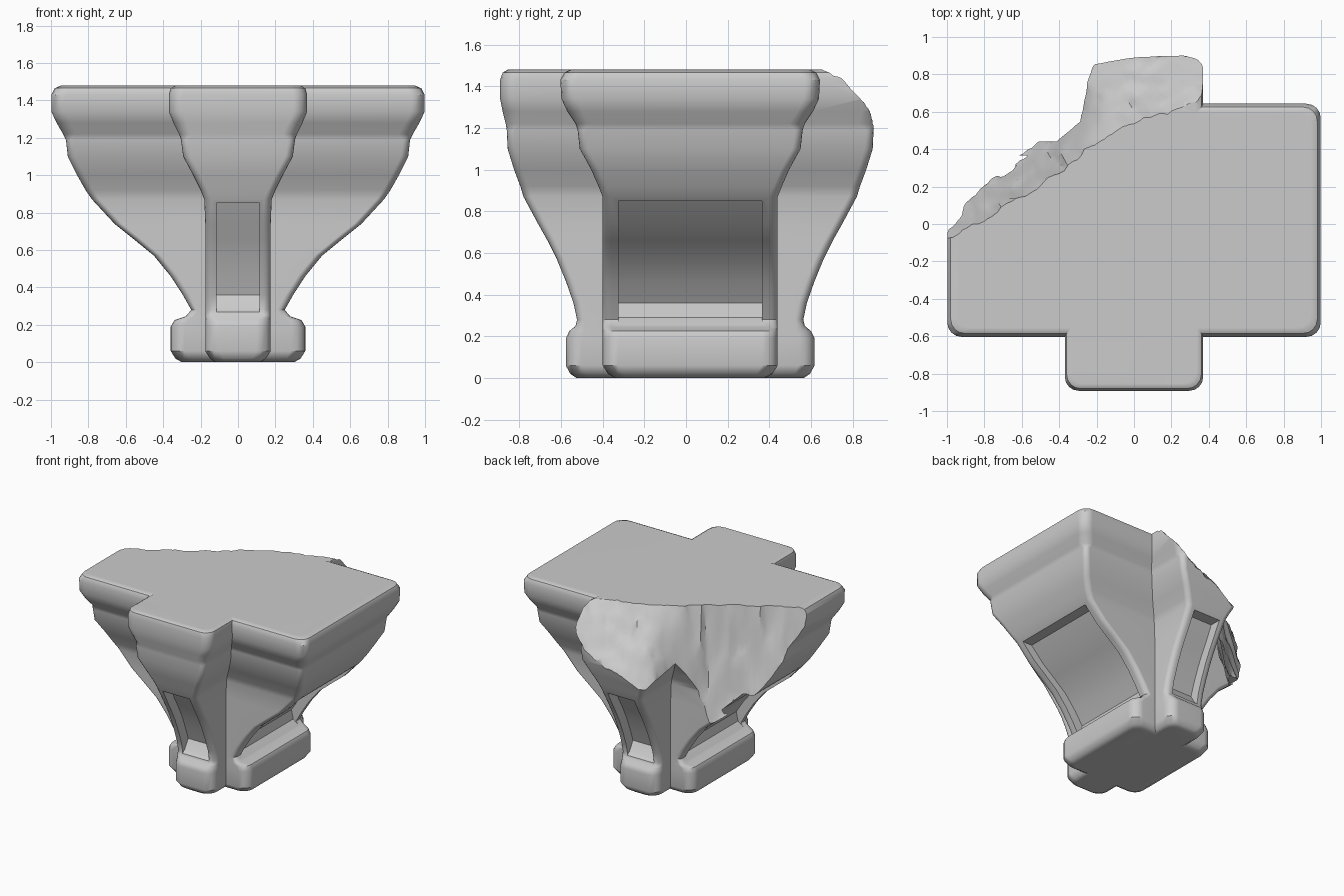
import bpy, bmesh, math
from mathutils import Vector, noise

if "Cube" in bpy.data.objects:
    bpy.data.objects.remove(bpy.data.objects["Cube"])

CY = 0.02  # centre of the plan in y

# (z, half length, half width) going up each arm
X_ARM = [(0, .30, .36), (.02, .335, .395), (.06, .36, .42), (.19, .36, .42), (.225, .34, .42),
         (.245, .28, .42), (.28, .25, .42), (.36, .295, .42), (.46, .36, .42), (.57, .45, .42),
         (.66, .56, .42), (.74, .66, .42), (.87, .78, .42), (.92, .815, .44), (1.0, .86, .475),
         (1.10, .91, .53), (1.19, .92, .54), (1.22, .935, .55), (1.28, .97, .59),
         (1.34, .998, .618), (1.43, .998, .623), (1.465, .98, .605), (1.48, .945, .575)]
Y_ARM = [(0, .545, .12), (.02, .575, .15), (.06, .597, .175), (.19, .597, .175), (.225, .58, .175),
         (.25, .55, .175), (.28, .543, .175), (.36, .56, .175), (.46, .595, .175), (.57, .64, .175),
         (.66, .685, .175), (.74, .73, .175), (.87, .80, .18), (.92, .815, .2), (1.0, .845, .24),
         (1.10, .876, .293), (1.19, .88, .305), (1.22, .885, .315), (1.28, .90, .345),
         (1.34, .912, .37), (1.43, .912, .37), (1.465, .90, .36), (1.48, .875, .335)]


def make_object(name, bm):
    bmesh.ops.recalc_face_normals(bm, faces=bm.faces)
    mesh = bpy.data.meshes.new(name)
    bm.to_mesh(mesh)
    bm.free()
    obj = bpy.data.objects.new(name, mesh)
    bpy.context.collection.objects.link(obj)
    return obj


def rounded_rect(hx, hy, z, r, n=4):
    pts = []
    for i, (sx, sy) in enumerate([(1, 1), (-1, 1), (-1, -1), (1, -1)]):
        for j in range(n + 1):
            a = math.pi / 2 * (i + j / n)
            pts.append((sx * (hx - r) + r * math.cos(a), CY + sy * (hy - r) + r * math.sin(a), z))
    return pts


def make_arm(name, sections, along_y):
    bm = bmesh.new()
    rings = []
    for z, length, width in sections:
        hx, hy = (width, length) if along_y else (length, width)
        r = .075 if z > 1.2 or z < .24 else .04
        rings.append([bm.verts.new(p) for p in rounded_rect(hx, hy, z, r)])
    n = len(rings[0])
    for a, b in zip(rings, rings[1:]):
        for i in range(n):
            bm.faces.new((a[i], a[(i + 1) % n], b[(i + 1) % n], b[i]))
    bm.faces.new(rings[0][::-1])
    bm.faces.new(rings[-1])
    return make_object(name, bm)


def panel_cutter(sections, along_y, side, half_width, depth=.085):
    # sunken curved panel between the foot and the moulding, sides flaring outward
    prof = [(l - depth, z) for z, l, w in sections if .35 < z < .8]
    first = [l for z, l, w in sections if z == .28][0]
    top = sections[12][1] - .015 - depth
    prof = [(first + .035, .245), (first - .025, .29)] + prof + [(top, .85)]
    prof += [(1.4, .85), (1.4, .245)]
    bm = bmesh.new()
    rings = []
    for w in (-half_width, half_width):
        rings.append([bm.verts.new((w, CY + side * u, z) if along_y else (side * u, CY + w, z))
                      for u, z in prof])
    n = len(prof)
    bm.faces.new(rings[0])
    bm.faces.new(rings[1][::-1])
    for i in range(n):
        bm.faces.new((rings[0][i], rings[0][(i + 1) % n], rings[1][(i + 1) % n], rings[1][i]))
    return make_object("panel_cutter", bm)


def break_cutter():
    # rough sloping volume that knocks off the back left corner
    start = Vector((-.93, -.03, 0))
    along, out = Vector((.874, .485, 0)), Vector((-.485, .874, 0))
    ns, nd = 80, 56
    bm = bmesh.new()
    low, high = [], []
    for i in range(ns + 1):
        s = -.5 + 2.4 * i / ns
        t = min(1, max(0, (s - .55) / .5))
        k = 4.0 + (1.15 - 4.0) * t * t * (3 - 2 * t)
        bulge = .075 * math.exp(-((s - .98) / .28) ** 2)
        lo, hi = [], []
        for j in range(nd + 1):
            d = -.25 + 1.25 * j / nd
            p = start + along * s + out * d
            rough = .04 * noise.noise(p * 4) + .04 * abs(noise.noise(p * 8)) + .018 * noise.noise(p * 19)
            z = 1.48 - k * (d - bulge * max(0, 1 - max(0, d) / .4) + rough)
            lo.append(bm.verts.new((p.x, p.y, z)))
            hi.append(bm.verts.new((p.x, p.y, 4)))
        low.append(lo)
        high.append(hi)
    for i in range(ns):
        for j in range(nd):
            for g in (low, high):
                bm.faces.new((g[i][j], g[i + 1][j], g[i + 1][j + 1], g[i][j + 1]))
    rim = [(i, 0) for i in range(ns)] + [(ns, j) for j in range(nd)]
    rim += [(i, nd) for i in range(ns, 0, -1)] + [(0, j) for j in range(nd, 0, -1)]
    for (a, b), (c, d) in zip(rim, rim[1:] + rim[:1]):
        bm.faces.new((low[a][b], low[c][d], high[c][d], high[a][b]))
    return make_object("break_cutter", bm)


def combine(obj, other, operation):
    mod = obj.modifiers.new(operation, 'BOOLEAN')
    mod.operation = operation
    mod.solver = 'EXACT'
    mod.object = other
    bpy.context.view_layer.objects.active = obj
    bpy.ops.object.modifier_apply(modifier=mod.name)
    bpy.data.objects.remove(other)


# two crossing arms, each with a sunken panel at both ends
capital = make_arm("stone_capital", X_ARM, False)
cross_arm = make_arm("cross_arm", Y_ARM, True)
for side in (-1, 1):
    combine(capital, panel_cutter(X_ARM, False, side, .345), 'DIFFERENCE')
    combine(cross_arm, panel_cutter(Y_ARM, True, side, .115), 'DIFFERENCE')
combine(capital, cross_arm, 'UNION')

# broken corner
combine(capital, break_cutter(), 'DIFFERENCE')

# smooth worn stone, with flat top and base kept flat
bpy.ops.object.select_all(action='DESELECT')
capital.select_set(True)
bpy.context.view_layer.objects.active = capital
bpy.ops.object.shade_smooth_by_angle(angle=math.radians(35))
weighted = capital.modifiers.new("flat_faces", 'WEIGHTED_NORMAL')
weighted.keep_sharp = True
